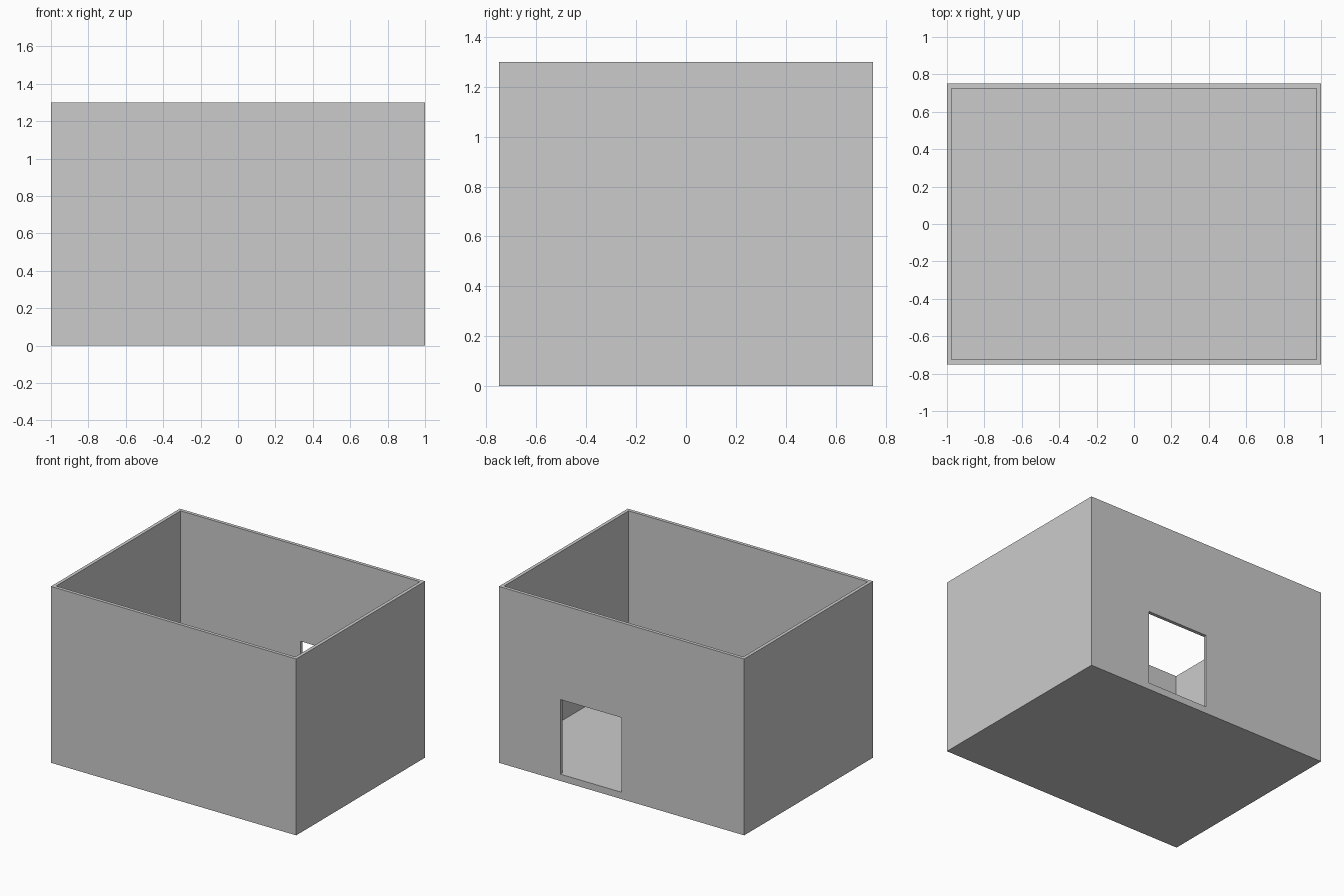
import bpy

if "Cube" in bpy.data.objects:
    bpy.data.objects.remove(bpy.data.objects["Cube"])

LENGTH, DEPTH, HEIGHT = 2.0, 1.5, 1.3
WALL, FLOOR = 0.025, 0.05


def box(name, lo, hi):
    """Axis-aligned box between two opposite corners."""
    bpy.ops.mesh.primitive_cube_add(
        size=1, location=[(a + b) / 2 for a, b in zip(lo, hi)])
    ob = bpy.context.object
    ob.name = name
    ob.scale = [b - a for a, b in zip(lo, hi)]
    bpy.ops.object.transform_apply(location=True, rotation=False, scale=True)
    return ob


def cut(target, lo, hi):
    """Subtract a box from the target and discard the cutter."""
    cutter = box("cutter", lo, hi)
    cutter.hide_render = True
    mod = target.modifiers.new("cut", 'BOOLEAN')
    mod.operation = 'DIFFERENCE'
    mod.solver = 'EXACT'
    mod.object = cutter
    bpy.context.view_layer.objects.active = target
    bpy.ops.object.modifier_apply(modifier=mod.name)
    bpy.data.objects.remove(cutter, do_unlink=True)


# Outer block of the open-topped box
shell = box("open_box", (-LENGTH / 2, -DEPTH / 2, 0), (LENGTH / 2, DEPTH / 2, HEIGHT))

# Interior, leaving thin walls and a floor slab
ix, iy = LENGTH / 2 - WALL, DEPTH / 2 - WALL
cut(shell, (-ix, -iy, FLOOR), (ix, iy, HEIGHT + 0.1))

# Doorway in the back wall, sill level with the floor
cut(shell, (0, iy - 0.05, FLOOR), (0.5, DEPTH / 2 + 0.1, 0.6))
